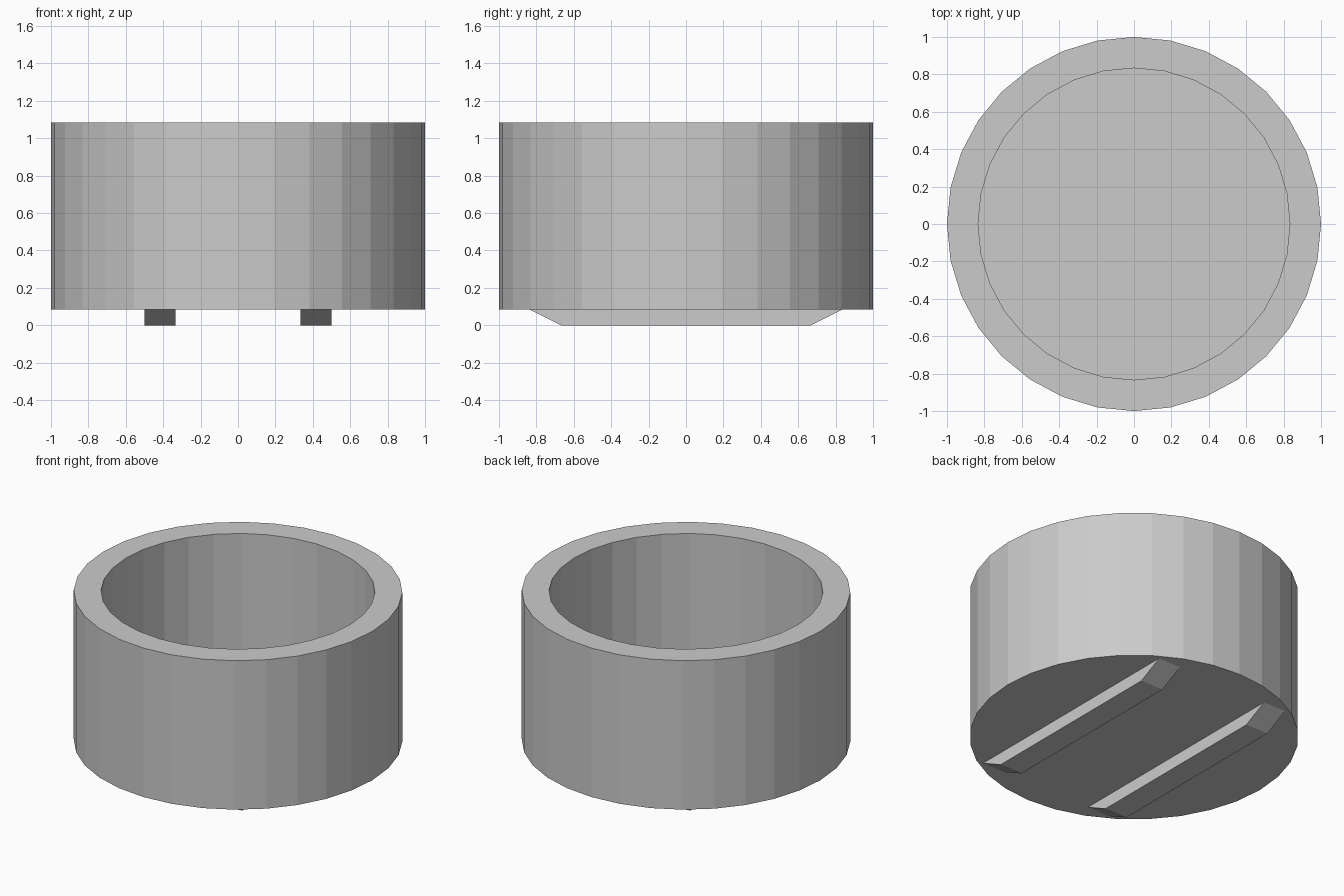
import bpy, bmesh
from math import cos, sin, tau

if "Cube" in bpy.data.objects:
    bpy.data.objects.remove(bpy.data.objects["Cube"])

SIDES = 32
FOOT_H = 1 / 12
TOP = FOOT_H + 1.0
FLOOR = FOOT_H + 1 / 6


def make_object(name, bm):
    bmesh.ops.recalc_face_normals(bm, faces=bm.faces)
    mesh = bpy.data.meshes.new(name)
    bm.to_mesh(mesh)
    bm.free()
    obj = bpy.data.objects.new(name, mesh)
    bpy.context.collection.objects.link(obj)
    return obj


# Round tub: outer wall, flat rim, inner wall, closed bottom and floor
bm = bmesh.new()
profile = [(1, FOOT_H), (1, TOP), (5 / 6, TOP), (5 / 6, FLOOR)]
rings = [[bm.verts.new((r * cos(tau * i / SIDES), r * sin(tau * i / SIDES), z))
          for i in range(SIDES)] for r, z in profile]
for a, b in zip(rings, rings[1:]):
    for i in range(SIDES):
        j = (i + 1) % SIDES
        bm.faces.new((a[i], a[j], b[j], b[i]))
bm.faces.new(rings[0])
bm.faces.new(rings[-1])
make_object("tub", bm)

# Two runners underneath with sloping ends
for name, x in (("left_runner", -1 / 2), ("right_runner", 1 / 3)):
    bm = bmesh.new()
    outline = [(-5 / 6, FOOT_H), (-2 / 3, 0), (2 / 3, 0), (5 / 6, FOOT_H)]
    face = bm.faces.new([bm.verts.new((x, y, z)) for y, z in outline])
    side = bmesh.ops.extrude_face_region(bm, geom=[face], use_keep_orig=True)["geom"]
    bmesh.ops.translate(bm, vec=(1 / 6, 0, 0),
                        verts=[g for g in side if isinstance(g, bmesh.types.BMVert)])
    make_object(name, bm)
